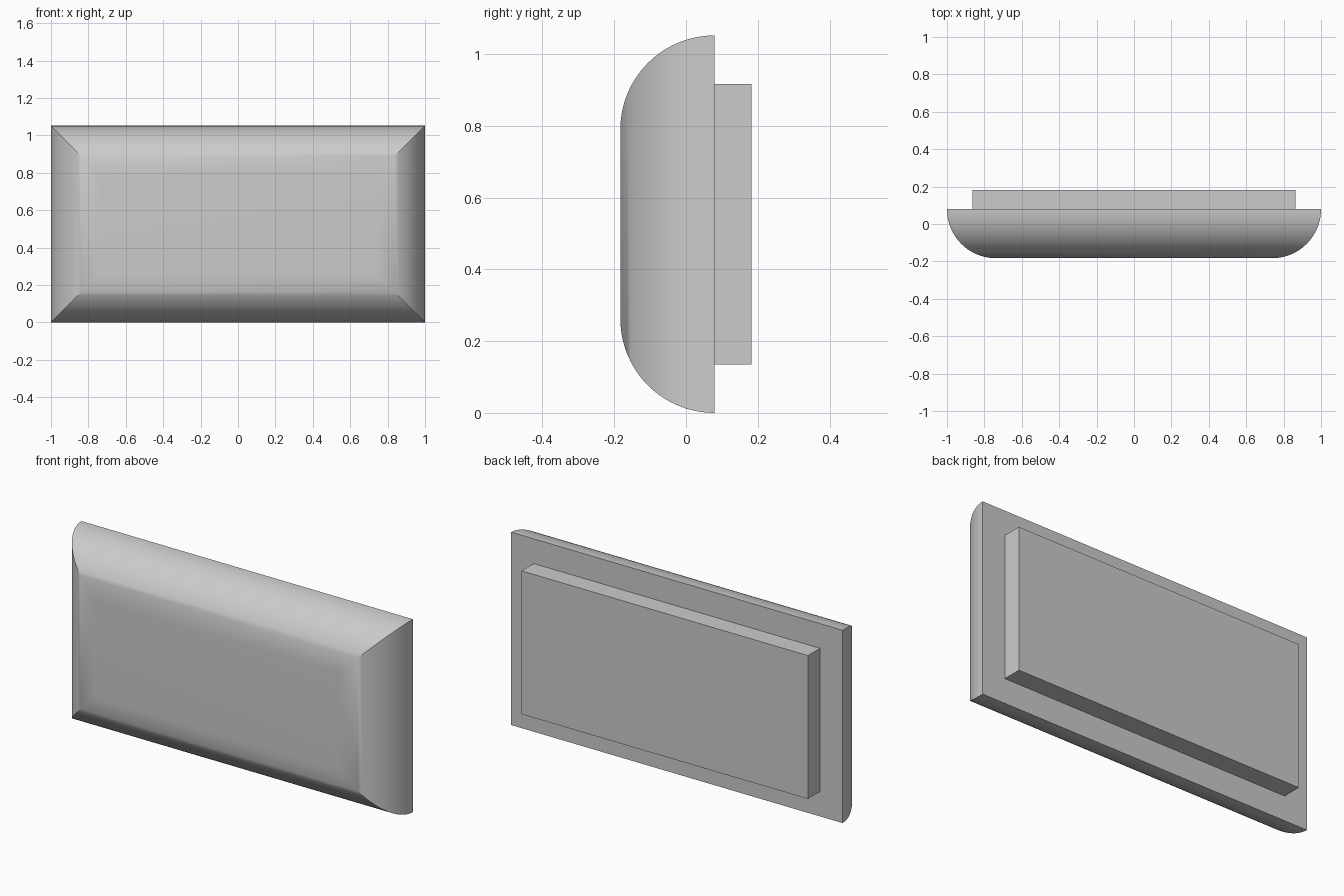
import bpy, bmesh, math

cube = bpy.data.objects.get("Cube")
if cube:
    bpy.data.objects.remove(cube, do_unlink=True)

GREY = (0.6, 0.6, 0.6, 1)
mat = bpy.data.materials.new("light grey")
mat.use_nodes = True
mat.diffuse_color = GREY
mat.node_tree.nodes["Principled BSDF"].inputs["Base Color"].default_value = GREY

HALF_W, HEIGHT = 1.0, 1.052
MID_Z = HEIGHT / 2
BACK_Y, RADIUS, STEPS = 0.079, 0.262, 20


def stacked_rectangles(name, layers):
    """Skin a closed solid through rectangles given as (half width, half height, y)."""
    bm = bmesh.new()
    rings = [[bm.verts.new((sx * w, y, MID_Z + sz * h))
              for sx, sz in ((-1, -1), (1, -1), (1, 1), (-1, 1))]
             for w, h, y in layers]
    for a, b in zip(rings, rings[1:]):
        for i in range(4):
            j = (i + 1) % 4
            bm.faces.new((a[i], a[j], b[j], b[i]))
    bm.faces.new(rings[0])
    bm.faces.new(rings[-1])
    bmesh.ops.recalc_face_normals(bm, faces=bm.faces)
    mesh = bpy.data.meshes.new(name)
    bm.to_mesh(mesh)
    bm.free()
    mesh.materials.append(mat)
    obj = bpy.data.objects.new(name, mesh)
    bpy.context.collection.objects.link(obj)
    return obj


# Front panel: quarter-round edges with mitred corners
layers = []
for k in range(STEPS + 1):
    t = math.pi / 2 * k / STEPS
    inset = RADIUS * (1 - math.cos(t))
    layers.append((HALF_W - inset, MID_Z - inset, BACK_Y - RADIUS * math.sin(t)))
panel = stacked_rectangles("front_panel", layers)
bpy.ops.object.select_all(action="DESELECT")
panel.select_set(True)
bpy.context.view_layer.objects.active = panel
bpy.ops.object.shade_smooth_by_angle(angle=math.radians(30))

# Back block: plain box set in from the panel edge
stacked_rectangles("back_block", [(0.864, 0.391, BACK_Y), (0.864, 0.391, 0.183)])
